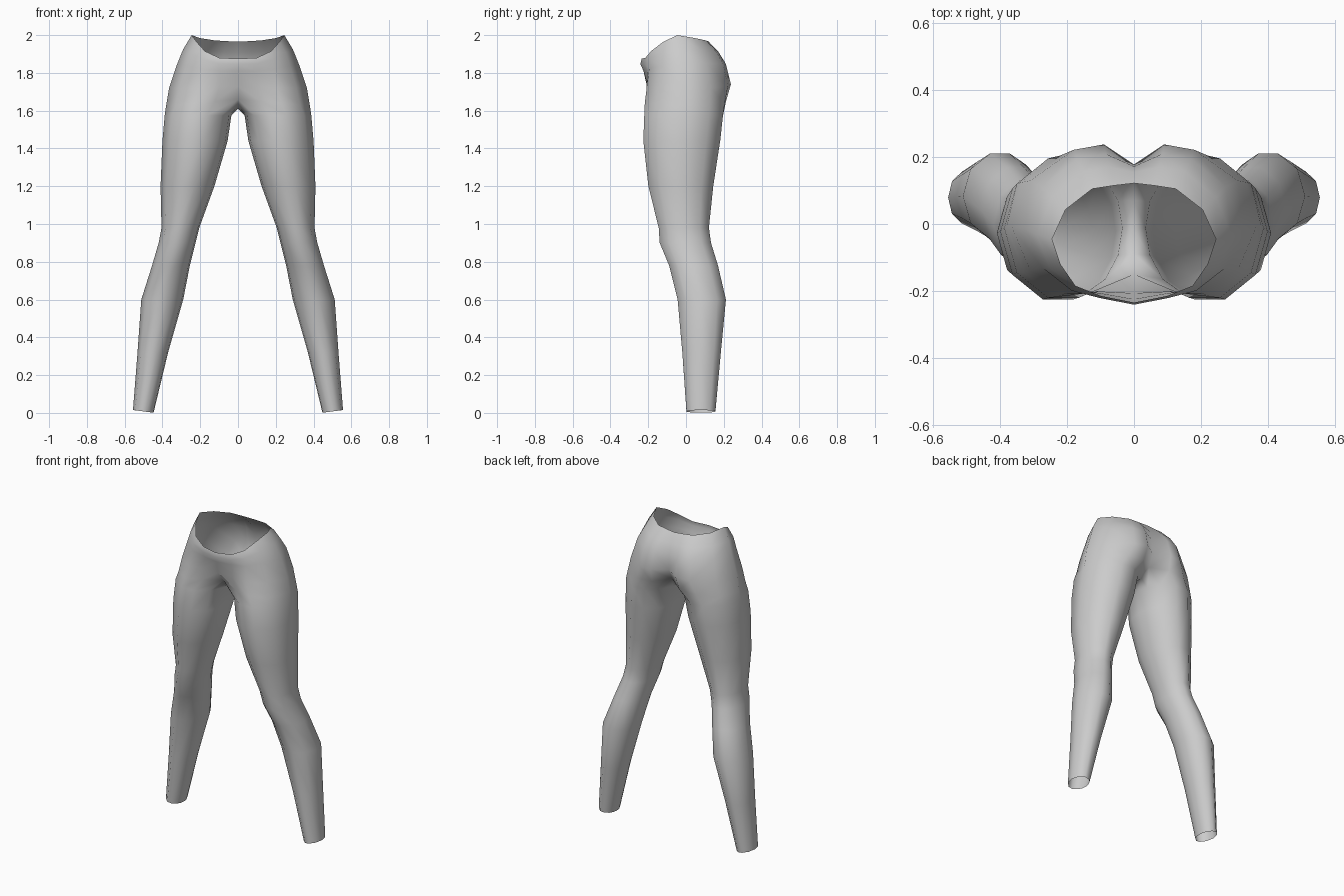
import bpy, math
from mathutils import Vector

# One half of the garment; every row runs front seam -> outer hip -> back seam
rim = [(0, -.235, 1.875), (.1, -.215, 1.88), (.175, -.185, 1.915), (.22, -.12, 1.965), (.245, -.045, 2),
       (.205, .043, 1.985), (.125, .105, 1.972), (.06, .115, 1.968), (0, .122, 1.965)]
hip = [(0, -.225, 1.81), (.1, -.207, 1.81), (.19, -.195, 1.82), (.275, -.13, 1.84), (.325, -.015, 1.84),
       (.275, .11, 1.85), (.17, .195, 1.85), (.085, .21, 1.85), (0, .172, 1.84)]
seat = [(0, -.207, 1.73), (.1, -.202, 1.73), (.205, -.208, 1.72), (.31, -.14, 1.72), (.365, -.01, 1.72),
        (.31, .13, 1.72), (.18, .222, 1.73), (.09, .238, 1.74), (0, .178, 1.74)]
# Leg opening: outer points plus three seam points under the crotch
groin = [(0, -.15, 1.66), (.12, -.2, 1.65), (.23, -.218, 1.64), (.33, -.145, 1.63), (.38, -.005, 1.63),
         (.335, .125, 1.63), (.22, .205, 1.64), (.1, .212, 1.65), (0, .14, 1.665),
         (0, .07, 1.62), (0, -.02, 1.61), (0, -.09, 1.62)]

# Leg sections: z, inner x, outer x, front y, back y
legs = [(1.575, .035, .388, -.222, .197), (1.44, .055, .4, -.227, .182), (1.2, .125, .41, -.2, .145),
        (.98, .205, .405, -.145, .122), (.9, .225, .42, -.14, .133), (.78, .255, .455, -.09, .17),
        (.6, .29, .512, -.045, .212), (.32, .37, .532, -.02, .185), (.008, .447, .556, .002, .156)]
angles = [-135, -105, -75, -38, 0, 38, 75, 105, 135, 158, 180, -158]


def section(z, x0, x1, y0, y1):
    cx, cy, rx, ry = (x0 + x1) / 2, (y0 + y1) / 2, (x1 - x0) / 2, (y1 - y0) / 2 * 1.03
    tilt = .007 if z < .1 else 0
    return [(cx + rx * math.cos(math.radians(a)), cy + ry * math.sin(math.radians(a)),
             z + tilt * math.cos(math.radians(a))) for a in angles]


# Slightly bulged row between waist rim and hip
waist = []
for a, b in zip(rim, hip):
    m = (Vector(a) + Vector(b)) / 2
    waist.append((m.x * 1.02, m.y * 1.05, m.z + .004))

rows = [rim, waist, hip, seat, groin] + [section(*s) for s in legs]
verts, starts = [], []
for r in rows:
    starts.append(len(verts))
    verts += r

# Pelvis strips are open at the centre seam, leg strips close on themselves
faces = []
for i in range(len(rows) - 1):
    a, b, n = starts[i], starts[i + 1], len(rows[i])
    for k in range(n if n == 12 else n - 1):
        j = (k + 1) % n
        faces.append((a + k, b + k, b + j, a + j))

mesh = bpy.data.meshes.new("leggings")
mesh.from_pydata(verts, [], faces)
leggings = bpy.data.objects.new("leggings", mesh)
bpy.context.collection.objects.link(leggings)
mesh.shade_smooth()

# Other half
mirror = leggings.modifiers.new("other_half", 'MIRROR')
mirror.use_clip = True
mirror.merge_threshold = .0005

fabric = bpy.data.materials.new("grey_fabric")
fabric.diffuse_color = (.6, .6, .6, 1)
mesh.materials.append(fabric)
